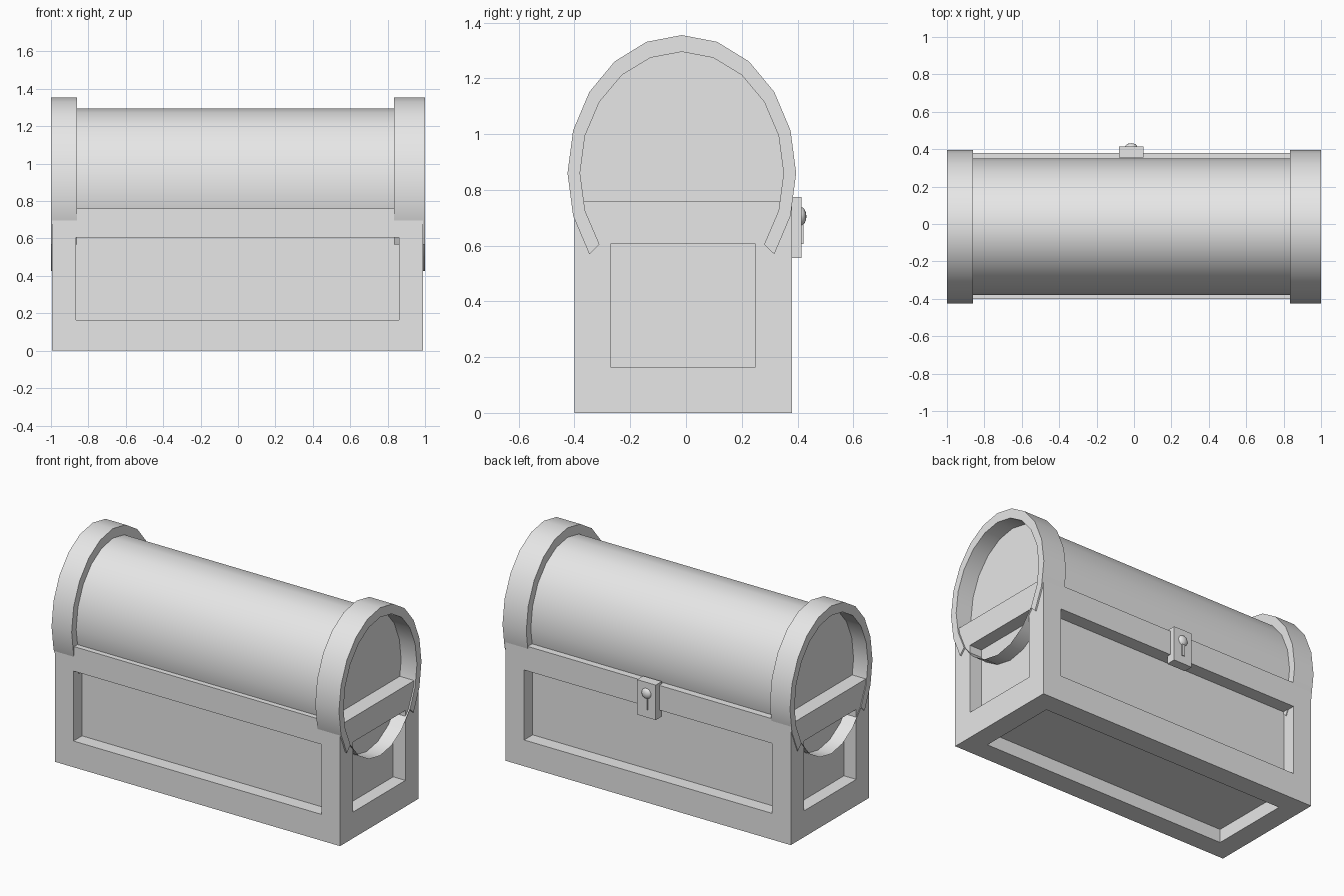
import bpy, bmesh, math
from mathutils import Vector

if "Cube" in bpy.data.objects:
    bpy.data.objects.remove(bpy.data.objects["Cube"])

grey = bpy.data.materials.new("plain_grey")
grey.use_nodes = True
grey.diffuse_color = (0.8, 0.8, 0.8, 1)
grey.node_tree.nodes["Principled BSDF"].inputs["Base Color"].default_value = (0.8, 0.8, 0.8, 1)

SIDES = 20
CENTRE_Y, CENTRE_Z = -0.015, 0.86
OUTER = (0.41, 0.495)
INNER = (0.365, 0.435)


def finish(name, bm, smooth=False):
    bmesh.ops.recalc_face_normals(bm, faces=bm.faces)
    mesh = bpy.data.meshes.new(name)
    bm.to_mesh(mesh)
    bm.free()
    mesh.materials.append(grey)
    obj = bpy.data.objects.new(name, mesh)
    bpy.context.collection.objects.link(obj)
    if smooth:
        bpy.ops.object.select_all(action="DESELECT")
        obj.select_set(True)
        bpy.context.view_layer.objects.active = obj
        bpy.ops.object.shade_smooth_by_angle(angle=math.radians(30))
    return obj


def box(bm, low, high):
    verts = bmesh.ops.create_cube(bm, size=1)["verts"]
    for v in verts:
        v.co = Vector([l if c < 0 else h for c, l, h in zip(v.co, low, high)])


def ellipse_loop(bm, x, radii):
    loop = []
    for i in range(SIDES):
        a = 2 * math.pi * i / SIDES
        loop.append(bm.verts.new((x, CENTRE_Y + radii[0] * math.sin(a),
                                  CENTRE_Z + radii[1] * math.cos(a))))
    return loop


def bridge(bm, a, b, skip=()):
    for i in range(SIDES):
        if i not in skip:
            j = (i + 1) % SIDES
            bm.faces.new((a[i], a[j], b[j], b[i]))


# Chest body with recessed panels on the four walls and the underside
bm = bmesh.new()
box(bm, (-0.995, -0.4, 0), (0.99, 0.38, 0.76))
bm.normal_update()
panels = [f for f in bm.faces if f.normal.z < 0.5]
bmesh.ops.inset_individual(bm, faces=panels, thickness=0.13, use_even_offset=True)
for f in panels:
    if abs(f.normal.z) < 0.5:
        for v in f.verts:
            v.co.z = 0.605 if v.co.z > 0.4 else 0.165
bm.normal_update()
directions = [f.normal.copy() for f in panels]
floors = bmesh.ops.extrude_discrete_faces(bm, faces=panels)["faces"]
for f in floors:
    bmesh.ops.translate(bm, verts=f.verts, vec=f.normal * -0.085)
finish("chest_body", bm)

# Barrel lid
bm = bmesh.new()
left, right = ellipse_loop(bm, 0.89, INNER), ellipse_loop(bm, -0.9, INNER)
bridge(bm, left, right)
bm.faces.new(left)
bm.faces.new(right)
finish("barrel_lid", bm, True)

# End hoops: the outer wall stops inside the body, the inner wall runs all round
for name, x0, x1 in (("right_hoop", -1, -0.86), ("left_hoop", 0.835, 1)):
    bm = bmesh.new()
    o0, o1 = ellipse_loop(bm, x0, OUTER), ellipse_loop(bm, x1, OUTER)
    i0, i1 = ellipse_loop(bm, x0, INNER), ellipse_loop(bm, x1, INNER)
    gap = range(7, 13)
    bridge(bm, o0, o1, gap)
    bridge(bm, i0, o0, gap)
    bridge(bm, o1, i1, gap)
    bridge(bm, i1, i0)
    for k in (7, 13):
        bm.faces.new((o0[k], o1[k], i1[k], i0[k]))
    loose = [v for v in bm.verts if not v.link_faces]
    bmesh.ops.delete(bm, geom=loose, context="VERTS")
    finish(name, bm, True)

# Lock plate on the back wall
bm = bmesh.new()
box(bm, (-0.08, 0.355, 0.555), (0.05, 0.415, 0.775))
finish("lock_plate", bm)

# Keyhole: a raised dome above a narrow slot
bm = bmesh.new()
dome = bmesh.ops.create_uvsphere(bm, u_segments=16, v_segments=8, radius=1)["verts"]
for v in dome:
    v.co = Vector((-0.015 + 0.034 * v.co.x, 0.41 + 0.022 * v.co.y, 0.705 + 0.034 * v.co.z))
finish("keyhole_dome", bm, True)
bm = bmesh.new()
box(bm, (-0.025, 0.4, 0.605), (-0.005, 0.421, 0.7))
finish("keyhole_slot", bm)
